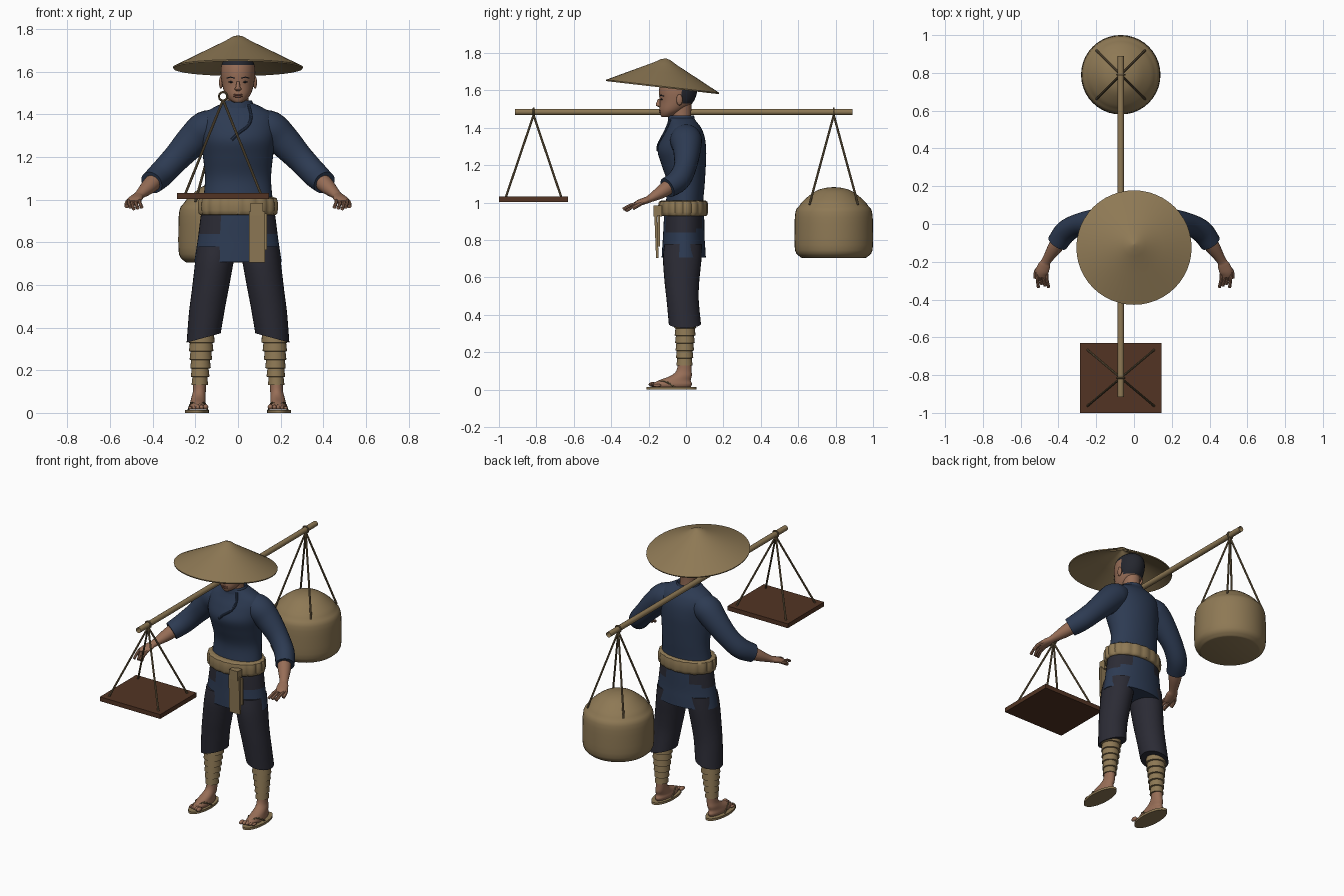
import bpy, bmesh, math
from mathutils import Vector, Matrix

cube = bpy.data.objects.get("Cube")
if cube:
    bpy.data.objects.remove(cube, do_unlink=True)


def material(name, r, g, b):
    m = bpy.data.materials.new(name)
    m.use_nodes = True
    m.diffuse_color = (r, g, b, 1)
    node = next(n for n in m.node_tree.nodes if n.type == 'BSDF_PRINCIPLED')
    node.inputs["Base Color"].default_value = (r, g, b, 1)
    node.inputs["Roughness"].default_value = 0.9
    return m


STRAW = material("straw", .27, .19, .09)
ROPE = material("rope", .17, .12, .06)
WOOD = material("dark wood", .085, .034, .017)
NAVY = material("navy cloth", .026, .043, .085)
DARK = material("dark cloth", .024, .024, .035)
SKIN = material("skin", .31, .155, .095)
HAIR = material("hair", .018, .02, .028)
LIP = material("lips", .2, .08, .055)


def finish(name, bm, mats, angle=40):
    bmesh.ops.recalc_face_normals(bm, faces=bm.faces)
    mesh = bpy.data.meshes.new(name)
    bm.to_mesh(mesh)
    bm.free()
    for m in mats:
        mesh.materials.append(m)
    mesh.shade_smooth()
    mesh.set_sharp_from_angle(angle=math.radians(angle))
    ob = bpy.data.objects.new(name, mesh)
    bpy.context.collection.objects.link(ob)
    return ob


def spline(pts, k):
    """Catmull-Rom resampling of equal-length tuples."""
    out = []
    for i in range(len(pts) - 1):
        p = [pts[max(i - 1, 0)], pts[i], pts[i + 1], pts[min(i + 2, len(pts) - 1)]]
        for j in range(k):
            t = j / k
            out.append([b + .5 * t * (c - a + t * (2*a - 5*b + 4*c - d + t * (3*(b - c) + d - a)))
                        for a, b, c, d in zip(*p)])
    return out + [list(pts[-1])]


def loft(name, mats, rings, n=24, k=4, along=False, caps=True, wave=0, rule=None, angle=40):
    """Skin elliptical rings (x, y, z, a, b), level or square to their path."""
    mats = mats if isinstance(mats, list) else [mats]
    rings = spline(rings, k)
    bm = bmesh.new()
    loops = []
    for i, (x, y, z, a, b) in enumerate(rings):
        rot = Matrix.Identity(3)
        if along:
            d = Vector(rings[min(i + 1, len(rings) - 1)][:3]) - Vector(rings[max(i - 1, 0)][:3])
            rot = d.to_track_quat('Z', 'Y').to_matrix()
        loop = []
        for j in range(n):
            t = math.tau * j / n
            w = 1 + wave * abs(math.sin(t * 9))
            loop.append(bm.verts.new(Vector((x, y, z)) + rot @ Vector((a * w * math.cos(t), b * w * math.sin(t), 0))))
        loops.append(loop)
    for lo, hi in zip(loops, loops[1:]):
        for j in range(n):
            bm.faces.new((lo[j], lo[(j + 1) % n], hi[(j + 1) % n], hi[j]))
    if caps:
        bm.faces.new(loops[0])
        bm.faces.new(loops[-1])
    if rule:
        for f in bm.faces:
            f.material_index = rule(f.calc_center_median())
    return finish(name, bm, mats, angle)


def tube(name, mat, pts, r, n=8, k=1, caps=True):
    return loft(name, mat, [(*p, r, r) for p in pts], n, k, True, caps)


def box(name, mat, center, size, rot=Matrix()):
    bm = bmesh.new()
    bmesh.ops.create_cube(bm, size=1, matrix=Matrix.Translation(center) @ rot @ Matrix.Diagonal((*size, 1)))
    return finish(name, bm, [mat])


def ball(name, mat, center, size):
    bm = bmesh.new()
    bmesh.ops.create_uvsphere(bm, u_segments=12, v_segments=8, radius=1,
                              matrix=Matrix.Translation(center) @ Matrix.Diagonal((*size, 1)))
    return finish(name, bm, [mat], 180)


# Carrying pole with its two hanging loads
PX = -.07
tube("carrying_pole", STRAW, [(PX, -.915, 1.485), (PX, .89, 1.485)], .017, 16, caps=False)
box("front_tray", WOOD, (PX, -.815, 1.018), (.43, .37, .028))
basket = [(.705, .17), (.712, .182), (.745, .207), (.85, .21), (.95, .205), (.985, .183),
          (1.015, .158), (1.06, .1), (1.078, .05), (1.083, .005)]
loft("rear_basket", STRAW, [(PX, .79, z, r, r) for z, r in basket], 40, 3)
for label, y, dx, dy, z in (("tray", -.815, .176, .148, 1.03), ("basket", .79, .13, .13, .99)):
    for sx in (-1, 1):
        for sy in (-1, 1):
            tube(label + "_rope", ROPE, [(PX, y, 1.468), (PX + sx * dx, y + sy * dy, z)], .006)
    circle = [(PX + .02 * math.cos(t * math.pi / 6), y, 1.485 + .02 * math.sin(t * math.pi / 6)) for t in range(13)]
    tube(label + "_rope_loop", ROPE, circle, .005)

# Wide conical hat, tipped back
hat = [(.28, .006), (.15, .07), (.01, .135), (.001, .152), (.025, .146), (.06, .125),
       (.154, .078), (.305, .002), (.303, -.005), (.28, .006)]
ob = loft("conical_hat", STRAW, [(0, 0, z, r, r) for r, z in hat], 48, 1, caps=False)
ob.location = (0, -.125, 1.62)
ob.rotation_euler.x = math.radians(-6.6)

# Head, hair and face
loft("neck", SKIN, [(0, -.02, 1.38, .055, .055), (0, -.025, 1.45, .05, .052), (0, -.025, 1.54, .052, .056)])
loft("head", [SKIN, HAIR], [(0, -.105, 1.457, .02, .025), (0, -.098, 1.468, .038, .038),
     (0, -.075, 1.495, .06, .067), (0, -.05, 1.54, .074, .09), (0, -.042, 1.6, .081, .102),
     (0, -.04, 1.65, .07, .09), (0, -.04, 1.685, .03, .04), (0, -.04, 1.69, .004, .005)], 32, 5,
     rule=lambda c: int(c.z > 1.635 or (c.z > 1.53 and c.y > -.025)), angle=80)
loft("nose", SKIN, [(0, -.143, 1.555, .007, .006), (0, -.148, 1.53, .01, .012),
                    (0, -.146, 1.518, .016, .013), (0, -.138, 1.51, .008, .005)], 12)
for dz, h in ((.493, .005), (.485, .006)):
    ball("lip", LIP, (0, -.136, 1 + dz), (.022, .009, h))
for s in (-1, 1):
    ball("ear", SKIN, (s * .08, -.035, 1.55), (.009, .017, .03))
    ball("eye", HAIR, (s * .032, -.131, 1.552), (.013, .006, .004))
    tube("eyebrow", HAIR, [(s * .014, -.141, 1.57), (s * .034, -.134, 1.575), (s * .052, -.119, 1.57)], .003, 6)

# Tunic with darker hip panels
loft("tunic", [NAVY, DARK], [(0, -.012, .708, .205, .118), (0, -.012, .76, .197, .115),
     (0, -.012, .82, .188, .111), (0, -.01, .93, .174, .107), (0, -.008, 1, .163, .1),
     (0, 0, 1.1, .155, .1), (0, -.012, 1.2, .164, .118), (0, -.022, 1.28, .175, .13),
     (0, -.015, 1.35, .18, .115), (0, -.012, 1.4, .165, .093), (0, -.018, 1.432, .115, .075),
     (0, -.025, 1.452, .073, .068)], 40, 5,
     rule=lambda c: int(abs(c.x) > .09 and c.z < .94 and c.z > .83 + max(0, c.y) * .4), angle=70)
loft("collar", NAVY, [(0, -.025, 1.43, .077, .073), (0, -.025, 1.447, .072, .071),
                      (0, -.025, 1.465, .064, .068), (0, -.025, 1.455, .055, .06)], 32, 2, caps=False)
tube("tunic_overlap", NAVY, [(.05, -.085, 1.445), (.062, -.107, 1.39), (.045, -.13, 1.345),
                             (0, -.148, 1.31), (-.03, -.151, 1.28)], .007, 8, 4)

# Belt and its hanging ends
loft("belt", STRAW, [(0, -.015, .928, .166, .112), (0, -.015, .934, .178, .124), (0, -.015, .97, .182, .128),
                     (0, -.015, 1.005, .177, .124), (0, -.012, 1.012, .158, .106)], 108, 2, wave=.045)
box("belt_end_long", STRAW, (.088, -.158, .825), (.075, .014, .24), Matrix.Rotation(.04, 4, 'X'))
box("belt_end_short", STRAW, (.108, -.146, .85), (.055, .012, .17))
box("belt_knot", STRAW, (.088, -.15, .955), (.06, .045, .06))

for s in (-1, 1):
    side = "left_" if s > 0 else "right_"

    # Sleeve, forearm and hand
    loft(side + "sleeve", NAVY, [(s * x, y, z, a, b) for x, y, z, a, b in (
        (.09, 0, 1.35, .07, .07), (.15, 0, 1.335, .085, .082), (.21, .005, 1.28, .074, .077),
        (.294, -.005, 1.19, .06, .065), (.36, -.04, 1.12, .06, .062), (.405, -.1, 1.08, .056, .055))],
        24, 4, True)
    loft(side + "forearm", SKIN, [(s * x, y, z, a, b) for x, y, z, a, b in (
        (.37, -.06, 1.11, .04, .04), (.415, -.12, 1.065, .039, .037), (.462, -.192, 1.022, .025, .02),
        (.475, -.22, 1.01, .032, .018), (.487, -.255, .998, .034, .016), (.487, -.28, .988, .026, .01))],
        20, 4, True)
    for i in range(4):
        x = .462 + .017 * i
        tip = .452 + .018 * i
        drop = .008 * (i % 3)
        tube(side + "finger", SKIN, [(s * x, -.265, .995), (s * (x - .002), -.3, .985 - drop),
                                     (s * tip, -.335 + drop, .965 - drop / 2)], .0085, 8, 3)
    tube(side + "thumb", SKIN, [(s * .49, -.215, 1.01), (s * .518, -.25, .99), (s * .522, -.285, .97)], .011, 8, 3)

    # Cropped trousers, hem lower on the outside
    leg = loft(side + "trouser_leg", DARK, [(s * x, y, z, a, b) for x, y, z, a, b in (
        (.1, -.015, .78, .092, .1), (.112, -.02, .7, .09, .103), (.13, -.022, .58, .086, .093),
        (.146, -.018, .48, .083, .086), (.161, -.006, .352, .08, .086))], 28, 4)
    for v in leg.data.vertices:
        if v.co.z < .46:
            v.co.z -= (abs(v.co.x) - .16) * .25 * (.46 - v.co.z) * 10

    # Layered leg wraps
    wraps = []
    for i in range(6):
        t = i / 5
        for z, grow in ((0, .005), (.038, .001)):
            wraps.append((s * (.179 - .008 * t), -.008 + .004 * t, .13 + .04 * i + z,
                          .034 + .023 * t + grow, .038 + .016 * t + grow))
    loft(side + "leg_wrap", STRAW, wraps, 24, 1, angle=25)

    # Bare foot on a flat sandal
    fx = s * .188
    loft(side + "foot", SKIN, [(fx, -.075, .015, .036, .1), (fx, -.073, .03, .04, .105),
         (fx, -.06, .05, .036, .085), (s * .185, -.025, .075, .033, .056),
         (s * .181, -.01, .105, .03, .04), (s * .18, -.006, .16, .032, .036)], 24, 4, angle=80)
    for i in range(5):
        size = .013 - .0012 * i
        ball(side + "toe", SKIN, (fx + s * (i - 2) * .018, -.178 + .006 * i, .015 + size), (size, .022, size))
    loft(side + "sandal", STRAW, [(s * .193, -.077, 0, .056, .133), (s * .193, -.077, .014, .056, .133)], 32, 1)
    for e in (-1, 1):
        tube(side + "sandal_strap", ROPE, [(fx, -.165, .035), (fx + e * .03, -.115, .046),
                                           (fx + e * .045, -.06, .012)], .005, 6, 3)
